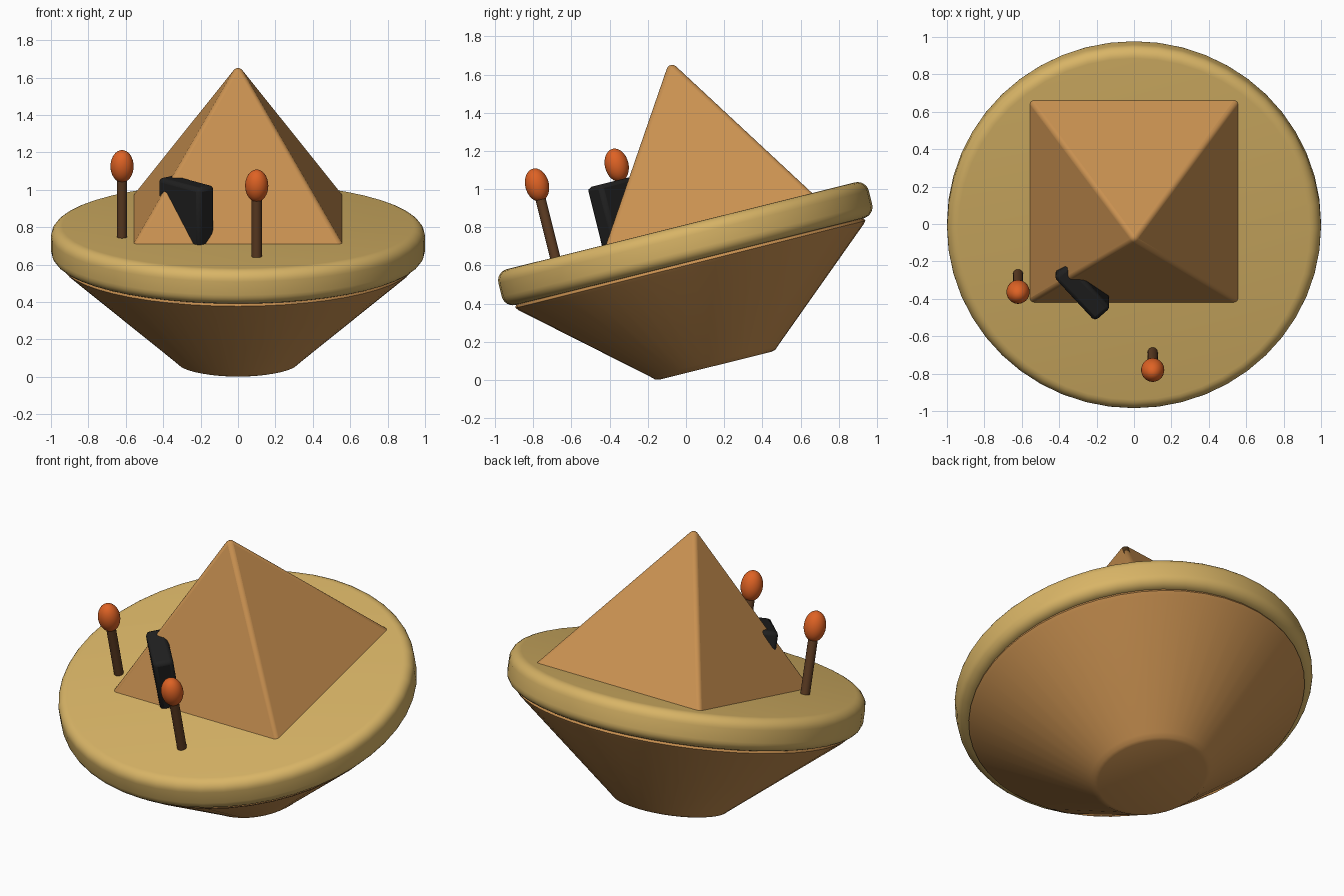
import bpy, math
from mathutils import Matrix

if "Cube" in bpy.data.objects:
    bpy.data.objects.remove(bpy.data.objects["Cube"])

TILT = Matrix.Rotation(math.radians(14), 4, 'X')   # whole model leans back-up
AXIS_Y = 0.169                                     # disc centre in the tilted frame
DECK = 0.79                                        # deck height in the tilted frame


def material(name, rgb):
    lin = [(c / 255 / 12.92) if c < 11 else ((c / 255 + 0.055) / 1.055) ** 2.4 for c in rgb]
    m = bpy.data.materials.new(name)
    m.diffuse_color = (*lin, 1)
    m.use_nodes = True
    m.node_tree.nodes["Principled BSDF"].inputs["Base Color"].default_value = m.diffuse_color
    return m


SAND = material("sand", (216, 180, 102))
CLAY = material("clay", (200, 144, 80))
BROWN = material("dark brown", (96, 62, 36))
ORANGE = material("orange", (222, 98, 36))
BLACK = material("black", (32, 32, 32))


def finish(name, mat, local, angle=35):
    """Name, colour, smooth and tilt the active object."""
    o = bpy.context.object
    o.name = name
    o.data.materials.append(mat)
    bpy.ops.object.shade_smooth_by_angle(angle=math.radians(angle))
    o.matrix_world = TILT @ local
    return o


def lathe(name, mat, profile, n=48):
    """Spin a closed profile of (radius, height), both ends on the axis."""
    verts, faces, rings = [], [], []
    for r, h in profile:
        k = 1 if r == 0 else n
        rings.append(range(len(verts), len(verts) + k))
        verts += [(r * math.cos(math.tau * i / n), r * math.sin(math.tau * i / n), h) for i in range(k)]
    for a, b in zip(rings, rings[1:]):
        for i in range(n):
            j = (i + 1) % n
            if len(a) == 1:
                faces.append((a[0], b[j], b[i]))
            elif len(b) == 1:
                faces.append((a[i], a[j], b[0]))
            else:
                faces.append((a[i], a[j], b[j], b[i]))
    me = bpy.data.meshes.new(name)
    me.from_pydata(verts, [], faces)
    o = bpy.data.objects.new(name, me)
    bpy.context.collection.objects.link(o)
    bpy.ops.object.select_all(action='DESELECT')
    bpy.context.view_layer.objects.active = o
    o.select_set(True)
    return finish(name, mat, Matrix.Translation((0, AXIS_Y, 0)))


def bevel(o, width, segments):
    b = o.modifiers.new("rounding", 'BEVEL')
    b.width, b.segments = width, segments
    b.limit_method = 'ANGLE'
    b.angle_limit = math.radians(30)


# Tapered lower hull
lathe("hull", CLAY, [(0, 0.035), (0.305, 0.035), (0.325, 0.041), (0.345, 0.06),
                     (0.93, 0.565), (0.945, 0.582), (0.935, 0.605), (0, 0.605)])

# Rounded disc deck
R, LOW, EDGE = 1.0, 0.597, 0.06
arc = [(R - EDGE + EDGE * math.cos(a), EDGE * math.sin(a))
       for a in (math.radians(15 * i) for i in range(7))]
lathe("deck", SAND, [(0, LOW)] + [(r, LOW + EDGE - h) for r, h in reversed(arc)]
      + [(r, DECK - EDGE + h) for r, h in arc] + [(0, DECK)])

# Pyramid cabin, slightly sunk into the deck
base, top, half = DECK - 0.03, 1.645, 0.576
bpy.ops.mesh.primitive_cone_add(vertices=4, radius1=half * math.sqrt(2), radius2=0,
                                depth=top - base)
pyramid = finish("pyramid", CLAY, Matrix.Translation((0, 0.322, (base + top) / 2))
                 @ Matrix.Rotation(math.pi / 4, 4, 'Z'))
bevel(pyramid, 0.02, 3)

# Black slab set diagonally into the pyramid's front left edge
bpy.ops.mesh.primitive_cube_add(size=1)
slab = bpy.context.object
for v in slab.data.vertices:
    v.co.x *= 0.33
    v.co.y *= 0.115
    v.co.z *= 0.33
finish("slab", BLACK, Matrix.Translation((-0.277, -0.105, 0.937))
       @ Matrix.Rotation(math.radians(132), 4, 'Z'))
bevel(slab, 0.022, 2)

# Two posts, each with an egg-shaped knob
for side, x, y in (("front", 0.10, -0.51), ("left", -0.62, -0.08)):
    bpy.ops.mesh.primitive_cylinder_add(vertices=24, radius=0.027, depth=0.37)
    finish(side + "_post", BROWN, Matrix.Translation((x, y, 0.955)))
    bpy.ops.mesh.primitive_uv_sphere_add(segments=32, ring_count=16, radius=1)
    knob = bpy.context.object
    for v in knob.data.vertices:
        v.co.x *= 0.062
        v.co.y *= 0.062
        v.co.z *= 0.088
    finish(side + "_knob", ORANGE, Matrix.Translation((x, y, 1.18)), 80)
